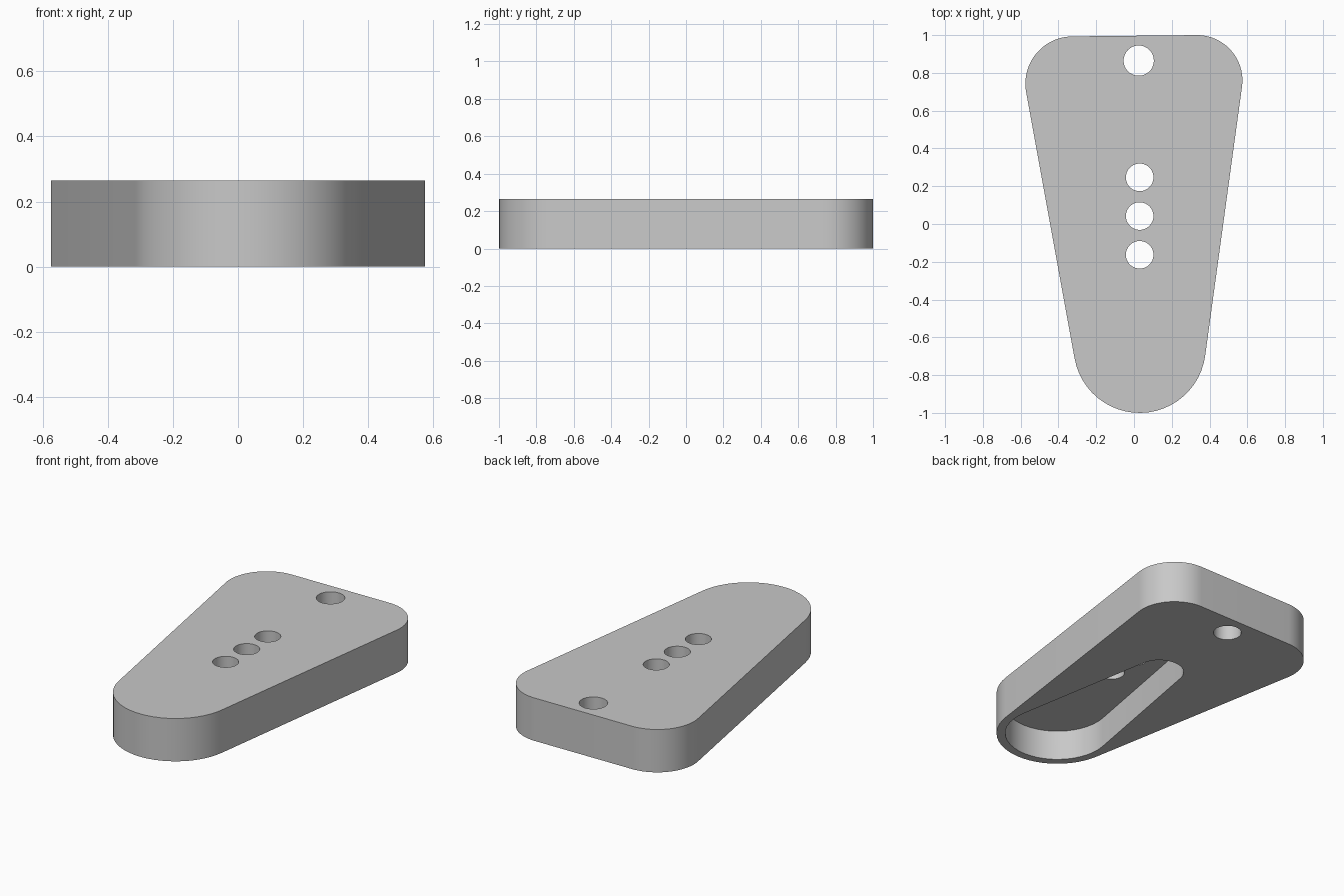
import bpy
import bmesh
import math
from mathutils import Vector

default_cube = bpy.data.objects.get("Cube")
if default_cube:
    bpy.data.objects.remove(default_cube, do_unlink=True)

HEIGHT = 0.264
POCKET_DEPTH = 0.187
ARC_STEPS = 24

grey = bpy.data.materials.new("plain grey")
grey.use_nodes = True
grey.diffuse_color = (0.58, 0.58, 0.58, 1)
grey.node_tree.nodes["Principled BSDF"].inputs["Base Color"].default_value = grey.diffuse_color


def rounded_outline(circles):
    """Outline wrapped around circles (x, y, radius) given counter-clockwise."""
    def tangent_angle(a, b):
        d = Vector(b[:2]) - Vector(a[:2])
        return math.atan2(d.y, d.x) - math.acos((a[2] - b[2]) / d.length)

    points = []
    for i, (x, y, r) in enumerate(circles):
        start = tangent_angle(circles[i - 1], circles[i])
        end = tangent_angle(circles[i], circles[(i + 1) % len(circles)])
        sweep = (end - start) % math.tau
        for k in range(ARC_STEPS + 1):
            angle = start + sweep * k / ARC_STEPS
            points.append((x + r * math.cos(angle), y + r * math.sin(angle)))
    return points


def circle_outline(x, y, r, steps=48):
    return [(x + r * math.cos(math.tau * k / steps),
             y + r * math.sin(math.tau * k / steps)) for k in range(steps)]


def prism(name, outline, bottom, top):
    """Solid made by raising an outline from bottom to top."""
    bm = bmesh.new()
    base = bm.faces.new([bm.verts.new((x, y, bottom)) for x, y in outline])
    raised = bmesh.ops.extrude_face_region(bm, geom=[base], use_keep_orig=True)
    verts = [v for v in raised["geom"] if isinstance(v, bmesh.types.BMVert)]
    bmesh.ops.translate(bm, vec=(0, 0, top - bottom), verts=verts)
    bmesh.ops.recalc_face_normals(bm, faces=bm.faces)
    mesh = bpy.data.meshes.new(name)
    bm.to_mesh(mesh)
    bm.free()
    mesh.materials.append(grey)
    obj = bpy.data.objects.new(name, mesh)
    bpy.context.collection.objects.link(obj)
    return obj


def cut(target, cutter):
    """Subtract the cutter from the target, then discard it."""
    cutter.hide_render = True
    mod = target.modifiers.new("cut", "BOOLEAN")
    mod.operation = "DIFFERENCE"
    mod.solver = "EXACT"
    mod.object = cutter
    bpy.context.view_layer.objects.active = target
    bpy.ops.object.modifier_apply(modifier=mod.name)
    bpy.data.objects.remove(cutter, do_unlink=True)


# Tapered plate: broad rounded front end, two rounded back corners
body = prism("tapered_plate", rounded_outline([
    (0.03, -0.65, 0.35), (0.334, 0.76, 0.24), (-0.325, 0.743, 0.25)]), 0, HEIGHT)

# Tapered pocket in the underside
cut(body, prism("pocket_cutter", rounded_outline([
    (0.03, -0.65, 0.30), (0.033, 0.265, 0.14)]), -0.1, POCKET_DEPTH))

# Row of three holes into the pocket, and one through the back
for x, y, r in [(0.03, 0.247, 0.073), (0.03, 0.042, 0.073),
                (0.03, -0.163, 0.073), (0.025, 0.865, 0.08)]:
    cut(body, prism("hole_cutter", circle_outline(x, y, r), -0.1, HEIGHT + 0.1))

bpy.ops.object.select_all(action="DESELECT")
body.select_set(True)
bpy.context.view_layer.objects.active = body
bpy.ops.object.shade_smooth_by_angle(angle=math.radians(30))
